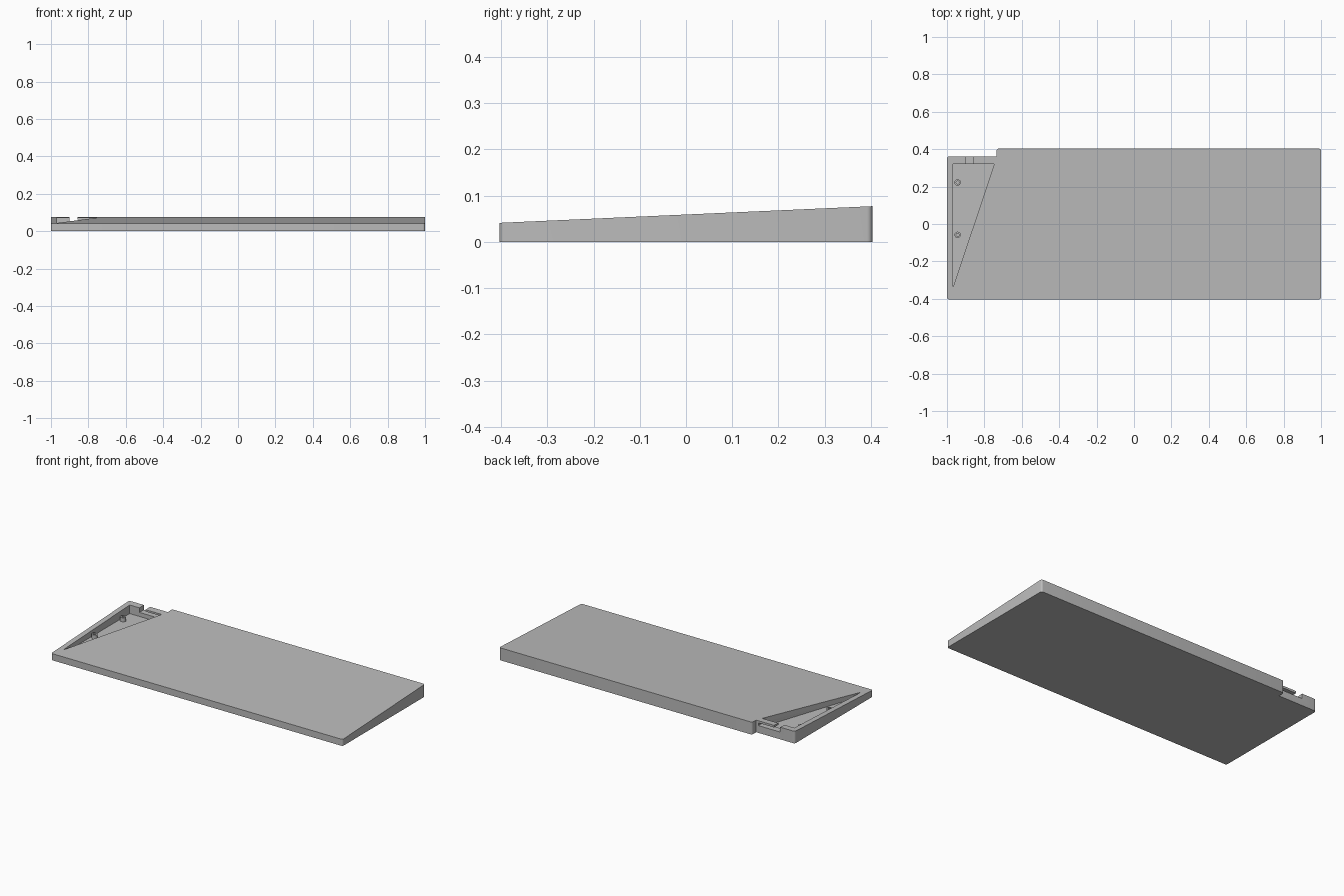
import bpy, bmesh, math
from mathutils import Vector

cube = bpy.data.objects.get("Cube")
if cube:
    bpy.data.objects.remove(cube, do_unlink=True)

grey = bpy.data.materials.new("plain grey")
grey.use_nodes = True
colour = (0.5, 0.5, 0.5, 1)
grey.diffuse_color = colour
grey.node_tree.nodes["Principled BSDF"].inputs["Base Color"].default_value = colour

FRONT, BACK, STEP = -0.403, 0.403, 0.362
FLOOR = 0.02


def slope(y):
    """Height of the sloping top at depth y."""
    return 0.041 + (y - FRONT) / (BACK - FRONT) * 0.036


def make(name, bm):
    bmesh.ops.recalc_face_normals(bm, faces=bm.faces)
    mesh = bpy.data.meshes.new(name)
    bm.to_mesh(mesh)
    bm.free()
    mesh.materials.append(grey)
    obj = bpy.data.objects.new(name, mesh)
    bpy.context.collection.objects.link(obj)
    return obj


def prism(name, outline, bottom, top):
    """Extrude an outline from a flat bottom up to top(y)."""
    bm = bmesh.new()
    low = [bm.verts.new((x, y, bottom)) for x, y in outline]
    high = [bm.verts.new((x, y, top(y))) for x, y in outline]
    bm.faces.new(low[::-1])
    bm.faces.new(high)
    for i in range(len(low)):
        j = (i + 1) % len(low)
        bm.faces.new((low[i], low[j], high[j], high[i]))
    return make(name, bm)


def rounded(corners, steps=5):
    """Replace each (x, y, radius) right-angle corner by an arc."""
    out = []
    for i, (x, y, r) in enumerate(corners):
        p = Vector((x, y))
        if r == 0:
            out.append((x, y))
            continue
        a = (Vector(corners[i - 1][:2]) - p).normalized() * r
        b = (Vector(corners[(i + 1) % len(corners)][:2]) - p).normalized() * r
        for k in range(steps + 1):
            t = k / steps * math.pi / 2
            out.append(tuple(p + a * (1 - math.sin(t)) + b * (1 - math.cos(t))))
    return out


def cut(target, cutter):
    bpy.context.view_layer.objects.active = target
    mod = target.modifiers.new("cut", 'BOOLEAN')
    mod.operation = 'DIFFERENCE'
    mod.solver = 'EXACT'
    mod.object = cutter
    bpy.ops.object.modifier_apply(modifier=mod.name)
    bpy.data.objects.remove(cutter, do_unlink=True)


def box(name, x0, x1, y0, y1, z0, z1):
    return prism(name, [(x0, y0), (x1, y0), (x1, y1), (x0, y1)], z0, lambda y: z1)


def smooth(obj):
    bpy.ops.object.select_all(action='DESELECT')
    obj.select_set(True)
    bpy.context.view_layer.objects.active = obj
    bpy.ops.object.shade_smooth_by_angle(angle=math.radians(30))


# Wedge body with a stepped back corner
R = 0.012
body = prism("wedge_body", rounded([
    (-1, FRONT, R), (1, FRONT, R), (1, BACK, R),
    (-0.735, BACK, R), (-0.735, STEP, 0), (-1, STEP, R)]), 0, slope)

# Triangular pocket, then the port and the cable gap through its back wall
cut(body, prism("pocket_cutter",
                [(-0.967, -0.335), (-0.747, 0.32), (-0.967, 0.32)], FLOOR, lambda y: 0.2))
cut(body, box("port_cutter", -0.9, -0.75, 0.31, 0.38, 0.045, 0.062))
cut(body, box("gap_cutter", -0.9, -0.857, 0.31, 0.38, 0.045, 0.2))
smooth(body)


# Hollow screw posts on the pocket floor
def screw_post(name, x, y, top=0.045, outer=0.017, inner=0.008, sides=24):
    bm = bmesh.new()
    profile = [(outer, FLOOR - 0.002), (outer, top), (inner, top), (inner, FLOOR + 0.002)]
    rings = []
    for r, z in profile:
        rings.append([bm.verts.new((x + r * math.cos(math.tau * k / sides),
                                    y + r * math.sin(math.tau * k / sides), z))
                      for k in range(sides)])
    for a, b in zip(rings, rings[1:]):
        for k in range(sides):
            n = (k + 1) % sides
            bm.faces.new((a[k], a[n], b[n], b[k]))
    bm.faces.new(rings[0][::-1])
    bm.faces.new(rings[-1])
    smooth(make(name, bm))


screw_post("back_screw_post", -0.943, 0.222)
screw_post("front_screw_post", -0.943, -0.058)
